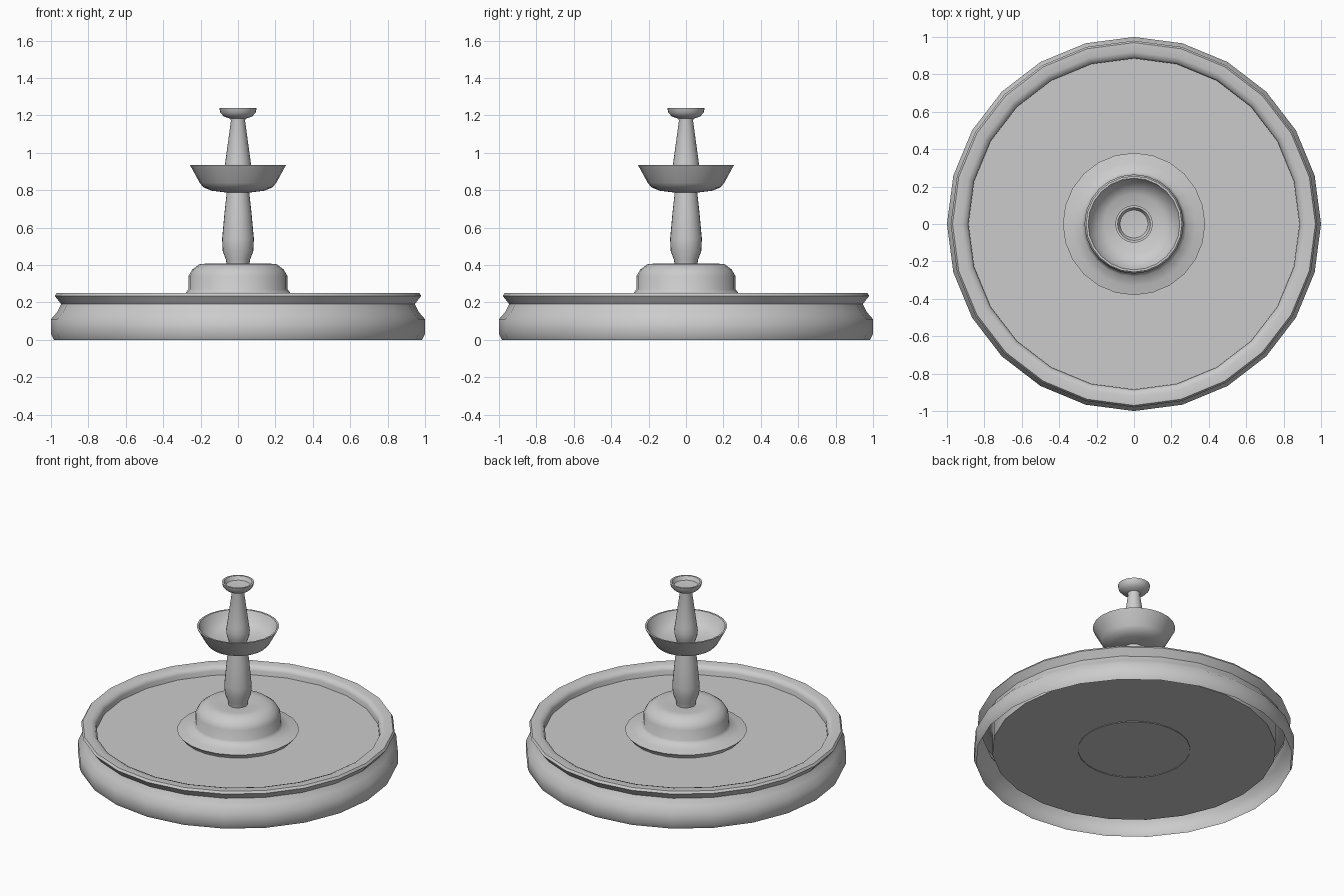
import bpy, bmesh, math

if "Cube" in bpy.data.objects:
    bpy.data.objects.remove(bpy.data.objects["Cube"])

SIDES = 24


def lathe(name, profile, cap_start=False, angle=50):
    """Spin an (r, z) profile around z; points with r = 0 become poles."""
    bm = bmesh.new()
    rings = []
    for r, z in profile:
        if r == 0:
            rings.append([bm.verts.new((0, 0, z))])
        else:
            rings.append([bm.verts.new((r * math.cos(2 * math.pi * i / SIDES),
                                        r * math.sin(2 * math.pi * i / SIDES), z))
                          for i in range(SIDES)])
    for a, b in zip(rings, rings[1:]):
        for i in range(SIDES):
            j = (i + 1) % SIDES
            if len(b) == 1:
                bm.faces.new((a[i], a[j], b[0]))
            else:
                bm.faces.new((a[i], a[j], b[j], b[i]))
    if cap_start:
        bm.faces.new(rings[0][::-1])
    mesh = bpy.data.meshes.new(name)
    bm.to_mesh(mesh)
    bm.free()
    obj = bpy.data.objects.new(name, mesh)
    bpy.context.collection.objects.link(obj)
    bpy.ops.object.select_all(action='DESELECT')
    obj.select_set(True)
    bpy.context.view_layer.objects.active = obj
    bpy.ops.object.shade_smooth_by_angle(angle=math.radians(angle))
    return obj


# Pool wall: moulded outside, rounded rim, inner wall; open underneath
lathe("pool_wall", [
    (0.985, 0.0), (1.0, 0.03), (1.0, 0.11), (0.965, 0.15), (0.945, 0.19),
    (0.98, 0.235), (0.97, 0.25), (0.92, 0.25), (0.895, 0.24),
    (0.885, 0.22), (0.885, 0.065)])

# Pool floor and water surface
lathe("pool_floor", [(0.885, 0.065), (0, 0.065)])
lathe("water", [(0.885, 0.19), (0, 0.19)])

# Pedestal: flared foot below a rounded drum
lathe("pedestal", [
    (0.35, 0.06), (0.35, 0.19), (0.38, 0.225), (0.33, 0.235), (0.28, 0.25),
    (0.265, 0.27), (0.265, 0.34), (0.245, 0.375), (0.205, 0.405),
    (0.15, 0.408), (0.06, 0.40)])

# Lower column
lathe("lower_column", [
    (0.06, 0.40), (0.065, 0.43), (0.082, 0.475), (0.085, 0.54),
    (0.072, 0.68), (0.06, 0.79)])

# Bowl with hollow inside
lathe("bowl", [
    (0.06, 0.787), (0.14, 0.797), (0.185, 0.815), (0.205, 0.84),
    (0.257, 0.935), (0.245, 0.935), (0.215, 0.87), (0.16, 0.84), (0.05, 0.83)])

# Upper column
lathe("upper_column", [
    (0.055, 0.83), (0.07, 0.87), (0.074, 0.91), (0.068, 0.95),
    (0.038, 1.17), (0.04, 1.185)])

# Top cup
lathe("top_cup", [
    (0.04, 1.182), (0.075, 1.193), (0.095, 1.215), (0.10, 1.24),
    (0.088, 1.24), (0.075, 1.215), (0, 1.207)])
